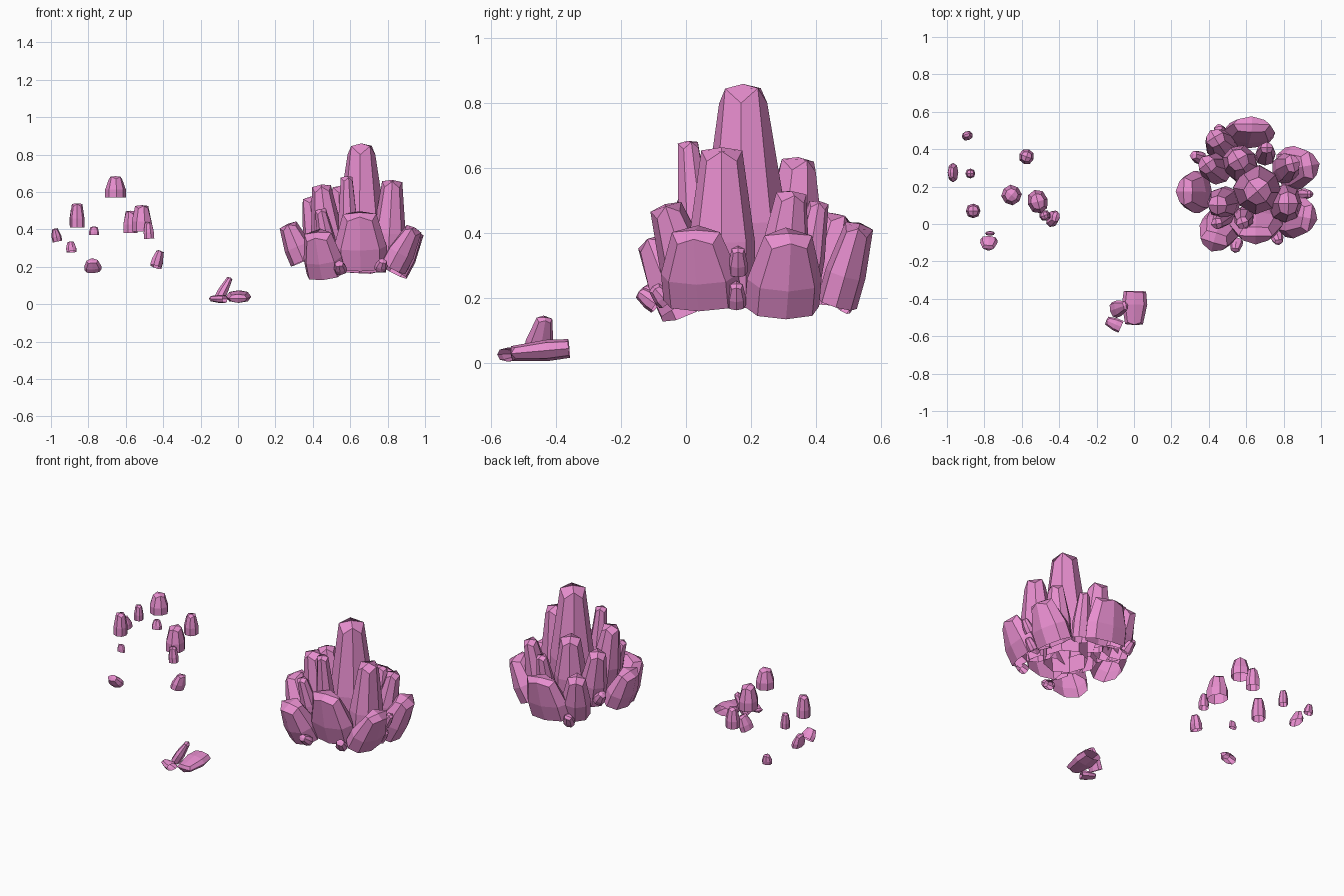
import bpy, bmesh, math
from mathutils import Vector

mat = bpy.data.materials.new("pink_crystal")
mat.diffuse_color = (0.80, 0.27, 0.62, 1)


def crystal(name, base, tip, a, b, taper=0.6, yaw=0, foot=0.97):
    """Eight-sided open-bottomed crystal; a/b are half widths along and across yaw."""
    base, tip = Vector(base), Vector(tip)
    n = (tip - base).normalized()
    length = (tip - base).length
    u = Vector((math.cos(math.radians(yaw)), math.sin(math.radians(yaw)), 0))
    u = (u - n * u.dot(n)).normalized()
    v = n.cross(u)
    bm = bmesh.new()

    def ring(scale, h_mid, h_corner):
        out = []
        for i in range(8):
            ang = i * math.pi / 4
            h = h_corner if i % 2 else h_mid
            r = scale * (1.04 if i % 2 else 1.0)
            out.append(bm.verts.new(base + n * h * length
                                    + u * (a * r * math.cos(ang))
                                    + v * (b * r * math.sin(ang))))
        return out

    drop = min(0.1, 0.35 * min(a, b) / length)
    low = ring(foot, 0, 0)
    mid = ring(0.97, 0.38, 0.38)
    top = ring(taper, 1 - drop * 0.3, 1 - drop * 1.3)
    apex = bm.verts.new(tip)
    for r0, r1 in ((low, mid), (mid, top)):
        for i in range(8):
            j = (i + 1) % 8
            bm.faces.new((r0[i], r0[j], r1[j], r1[i]))
    for i in range(0, 8, 2):
        bm.faces.new((top[i], top[i + 1], top[(i + 2) % 8], apex))
    me = bpy.data.meshes.new(name)
    bm.to_mesh(me)
    bm.free()
    me.materials.append(mat)
    ob = bpy.data.objects.new(name, me)
    bpy.context.collection.objects.link(ob)


# large cluster: tall inner crystals
inner = [
    ((.66, .185, .17), (.66, .175, .86), .13, .13, .55, 40),
    ((.80, .11, .20), (.825, .11, .665), .09, .105, .6, 0),
    ((.59, .04, .30), (.58, .005, .685), .055, .055, .6, 20),
    ((.57, .32, .25), (.555, .345, .635), .095, .095, .6, 30),
    ((.49, .12, .25), (.445, .10, .64), .085, .085, .6, 0),
    ((.45, .29, .25), (.385, .32, .575), .08, .08, .6, 35),
    ((.49, .05, .25), (.44, .00, .51), .05, .05, .6, 10),
    ((.48, .40, .20), (.43, .465, .46), .085, .08, .6, 30),
    ((.70, .36, .22), (.71, .41, .50), .055, .05, .6, 0),
    ((.80, .29, .22), (.85, .325, .53), .065, .08, .6, 15),
]
for p in inner:
    crystal("inner_crystal", *p)

# large cluster: broad outward-leaning crystals
outer = [
    ((.83, .295, .175), (.95, .315, .40), .120, .085, .62, 100),
    ((.83, .05, .195), (.945, .03, .41), .125, .075, .6, 80),
    ((.655, .03, .20), (.65, -.065, .49), .145, .08, .62, 0),
    ((.47, .00, .165), (.425, -.10, .385), .11, .085, .68, -15),
    ((.35, .17, .23), (.265, .175, .43), .115, .075, .65, 90),
    ((.605, .465, .185), (.63, .535, .43), .145, .065, .68, 0),
]
for p in outer:
    crystal("outer_crystal", *p)

# large cluster: tiny buds around the rim
buds = [
    ((.55, -.09, .18), (.54, -.145, .22), .035, .03),
    ((.76, -.06, .19), (.775, -.10, .235), .035, .03),
    ((.90, .16, .28), (.945, .16, .355), .03, .03),
    ((.87, .155, .18), (.915, .155, .245), .03, .03),
    ((.36, .35, .29), (.315, .37, .35), .035, .035),
    ((.47, .48, .17), (.45, .52, .23), .035, .03),
]
for p in buds:
    crystal("bud_crystal", *p, 0.65)

# scattered small crystals
small = [
    ((-.655, .155, .57), (-.655, .155, .685), .055, .055, .62, 50),
    ((-.86, .07, .41), (-.86, .07, .54), .04, .04, .7, 0),
    ((-.965, .275, .335), (-.98, .275, .405), .027, .052, .6, 0),
    ((-.89, .47, .28), (-.895, .48, .335), .03, .024, .6, 20),
    ((-.875, .27, .42), (-.875, .27, .51), .027, .027, .7, 0),
    ((-.77, -.05, .37), (-.77, -.05, .415), .027, .013, .7, 0),
    ((-.775, -.085, .185), (-.78, -.13, .235), .047, .03, .65, 0),
    ((-.575, .36, .38), (-.575, .36, .50), .042, .042, .65, -20),
    ((-.515, .12, .39), (-.515, .12, .53), .056, .066, .65, 15),
    ((-.475, .045, .35), (-.48, .045, .44), .03, .03, .65, 20),
    ((-.44, .025, .20), (-.415, .04, .285), .032, .045, .65, -15),
]
for p in small:
    crystal("scattered_crystal", *p)

# three fallen crystals on the ground
crystal("fallen_slab", (.005, -.36, .046), (.0, -.54, .03), .07, .034, 0.68, 0, 0.85)
crystal("fallen_leaning", (-.105, -.46, .025), (-.042, -.435, .142), .028, .045, 0.55, 15)
crystal("fallen_shard", (-.07, -.55, .027), (-.148, -.515, .03), .035, .022, 0.65, 60)
